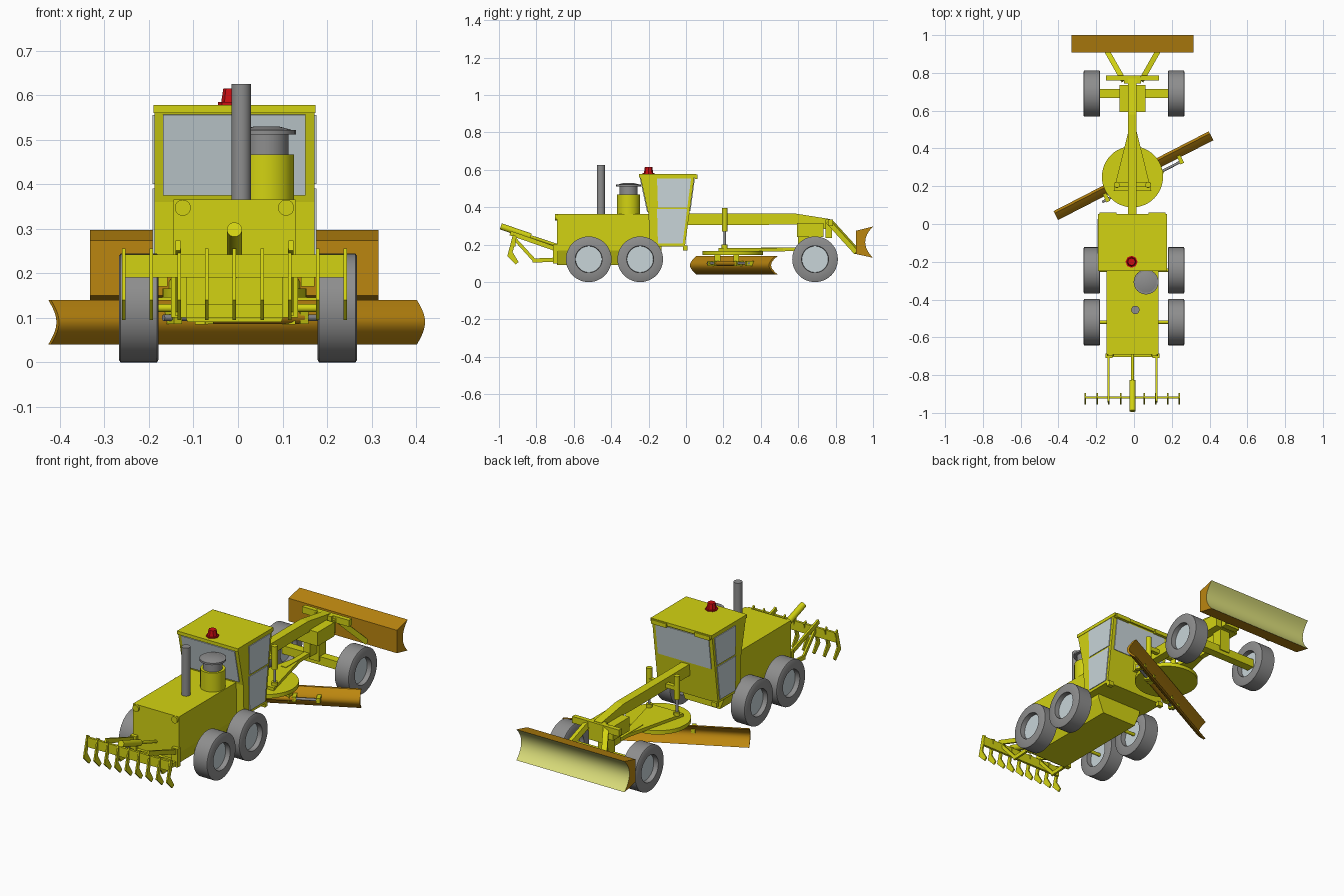
import bpy, bmesh, math
from mathutils import Vector, Matrix

cube = bpy.data.objects.get("Cube")
if cube:
    bpy.data.objects.remove(cube, do_unlink=True)


def material(name, r, g, b):
    m = bpy.data.materials.new(name)
    m.use_nodes = True
    m.diffuse_color = (r, g, b, 1)
    m.node_tree.nodes["Principled BSDF"].inputs["Base Color"].default_value = (r, g, b, 1)
    return m


YELLOW = material("yellow paint", .65, .65, .006)
ORANGE = material("orange brown steel", .5, .24, .005)
PALE = material("pale yellow blade face", .72, .74, .2)
GREY = material("grey rubber and metal", .27, .27, .27)
GLASS = material("pale blue glass", .58, .66, .69)
RED = material("red beacon", .6, .004, .006)
CX = -.008  # centreline of the bodywork


def finish(name, bm, *mats, smooth=False):
    bmesh.ops.recalc_face_normals(bm, faces=bm.faces)
    me = bpy.data.meshes.new(name)
    bm.to_mesh(me)
    bm.free()
    for m in mats:
        me.materials.append(m)
    ob = bpy.data.objects.new(name, me)
    bpy.context.collection.objects.link(ob)
    if smooth:
        bpy.ops.object.select_all(action='DESELECT')
        ob.select_set(True)
        bpy.context.view_layer.objects.active = ob
        bpy.ops.object.shade_smooth_by_angle(angle=math.radians(35))
    return ob


def box(name, x, y, z, mat=YELLOW):
    bm = bmesh.new()
    bmesh.ops.create_cube(bm, size=1)
    for v in bm.verts:
        v.co = [r[0] + (c + .5) * (r[1] - r[0]) for r, c in zip((x, y, z), v.co)]
    return finish(name, bm, mat)


def prism(name, profile, x0, x1, *mats, smooth=False, frame=None, rule=None):
    """Extrude a (y, z) profile along x."""
    bm = bmesh.new()
    face = bm.faces.new([bm.verts.new((x0, y, z)) for y, z in profile])
    new = bmesh.ops.extrude_face_region(bm, geom=[face])["geom"]
    for v in new:
        if isinstance(v, bmesh.types.BMVert):
            v.co.x = x1
    if rule:
        for f in bm.faces:
            f.material_index = rule(f)
    if frame:
        bm.transform(frame)
    return finish(name, bm, *(mats or (YELLOW,)), smooth=smooth)


def aim(a, b):
    a, b = Vector(a), Vector(b)
    d = b - a
    return Matrix.Translation((a + b) / 2) @ d.to_track_quat('Z', 'Y').to_matrix().to_4x4(), d.length


def rod(name, a, b, r, mat=YELLOW, r2=None, sides=24):
    frame, length = aim(a, b)
    bm = bmesh.new()
    bmesh.ops.create_cone(bm, cap_ends=True, segments=sides, radius1=r,
                          radius2=r if r2 is None else r2, depth=length, matrix=frame)
    return finish(name, bm, mat, smooth=True)


def bar(name, a, b, w, h, mat=YELLOW):
    frame, length = aim(a, b)
    bm = bmesh.new()
    bmesh.ops.create_cube(bm, size=1, matrix=frame @ Matrix.Diagonal((w, h, length, 1)))
    return finish(name, bm, mat)


def plate(name, corners, direction, mat=GLASS, t=.004):
    """Thin pane standing slightly proud of a wall."""
    d = Vector(direction).normalized() * t
    bm = bmesh.new()
    a = [bm.verts.new(Vector(c) - d) for c in corners]
    b = [bm.verts.new(Vector(c) + d) for c in corners]
    bm.faces.new(a)
    bm.faces.new(b)
    for i in range(len(a)):
        j = (i + 1) % len(a)
        bm.faces.new((a[i], a[j], b[j], b[i]))
    return finish(name, bm, mat)


def wheel(name, x, y):
    """Tyre with a recessed pale hub on both sides."""
    profile = [(.018, 0), (.018, .07), (.044, .072), (.044, .117), (.041, .122)]
    profile += [(-u, r) for u, r in reversed(profile)]
    bm = bmesh.new()
    vs = [bm.verts.new((u, 0, r)) for u, r in profile]
    es = [bm.edges.new(p) for p in zip(vs, vs[1:])]
    bmesh.ops.spin(bm, geom=vs + es, cent=(0, 0, 0), axis=(1, 0, 0),
                   angle=math.tau, steps=48, use_duplicate=False)
    bmesh.ops.remove_doubles(bm, verts=bm.verts, dist=.0002)
    for f in bm.faces:
        f.material_index = all(v.co.yz.length < .0705 for v in f.verts)
    bm.transform(Matrix.Translation((x, y, .122)))
    return finish(name, bm, GREY, GLASS, smooth=True)


# Wheels and axles
for label, y in (("rear", -.52), ("middle", -.245), ("front", .69)):
    for side, s in (("left", 1), ("right", -1)):
        wheel(f"{label}_{side}_wheel", s * .223, y)
    if label != "front":
        rod(f"{label}_axle", (-.21, y, .122), (.21, y, .122), .009)
box("front_axle", (-.205, .205), (.668, .714), (.1, .145))

# Engine body with chamfered underside, chassis continues below the cab
prism("engine_body", [(CX - .137, .365), (CX + .137, .365), (CX + .137, .17),
                      (CX + .105, .09), (CX - .105, .09), (CX - .137, .17)],
      -.69, -.13, frame=Matrix(((0, 1, 0, 0), (1, 0, 0, 0), (0, 0, 1, 0), (0, 0, 0, 1))))
for s in (-1, 1):
    rod("rear_lamp", (CX + s * .116, -.70, .347), (CX + s * .116, -.68, .347), .018)
    box("body_mount", (CX + s * .125 - .018, CX + s * .125 + .018), (-.71, -.685), (.1, .2))
box("rear_crossbar", (CX - .137, CX + .137), (-.705, -.685), (.1, .13))

# Cab, roof and windows
L, R = CX - .18, CX + .18
prism("cab", [(-.245, .565), (.045, .565), (-.006, .19), (-.195, .19), (-.2, .36)], L, R)
box("cab_roof", (L - .002, R + .002), (-.25, .054), (.56, .578))
for s in (-1, 1):
    box("roof_visor", (CX + s * .13 - .045, CX + s * .13 + .045), (.045, .062), (.552, .574))
    box("cab_step", (CX + s * .165 - .015, CX + s * .165 + .015), (-.015, .008), (.17, .195))
    x = CX + s * .18
    for label, z0, z1 in (("upper", .4, .555), ("lower", .205, .39)):
        front = lambda z: -.02 + (z - .19) * .13
        plate(f"{label}_side_window", [(x, -.155, z1), (x, front(z1), z1),
              (x, front(z0), z0), (x, -.15, z0)], (1, 0, 0))
plate("rear_window", [(L + .02, -.243, .556), (R - .02, -.243, .556),
                      (R - .02, -.204, .375), (L + .02, -.204, .375)], (0, -.98, -.2))
plate("windshield", [(L + .02, .043, .552), (R - .02, .043, .552),
                     (R - .02, .02, .38), (L + .02, .02, .38)], (0, .99, -.13))

# Beacon, exhaust stack and air cleaner
rod("beacon_base", (-.013, -.2, .576), (-.013, -.2, .584), .032, RED, sides=8)
rod("beacon_lamp", (-.013, -.2, .582), (-.013, -.2, .615), .025, RED, .02, sides=8)
rod("exhaust_stack", (.007, -.455, .36), (.007, -.455, .625), .022, GREY)
for part, z0, z1, r, r2, m in (("base", .35, .467, .062, .062, YELLOW),
                               ("filter", .465, .516, .049, .049, GREY),
                               ("cap", .512, .522, .066, .066, GREY),
                               ("dome", .522, .529, .056, .03, GREY)):
    rod(f"air_cleaner_{part}", (.064, -.307, z0), (.064, -.307, z1), r, m, r2)

# Main beam bending down to the front axle block
prism("main_beam", [(-.01, .367), (.58, .367), (.77, .337), (.77, .28), (.6, .307), (-.01, .305)],
      CX - .024, CX + .022)
box("axle_block", (CX - .07, CX + .07), (.593, .735), (.24, .315))
box("axle_pivot", (CX - .03, CX + .03), (.66, .72), (.12, .25))
box("nose_bracket", (CX - .045, CX + .045), (.745, .78), (.235, .335))
box("nose_crossbar", (CX - .14, CX + .14), (.76, .785), (.3, .335))
for s in (-1, 1):
    bar("front_blade_arm", (CX + s * .05, .765, .325), (CX + s * .135, .915, .16), .028, .028)

# Front blade: flat back, concave pale face
arc = [(.958 + .042 * (2 * i / 12 - 1) ** 2, .13 + .167 * i / 12) for i in range(13)]
prism("front_blade", arc + [(.908, .274), (.908, .15)], CX - .324, CX + .324, ORANGE, PALE, smooth=True,
      rule=lambda f: int(len(f.verts) == 4 and min(v.co.y for v in f.verts) > .92))

# Turntable, drawbar and lift cylinders
rod("turntable", (CX, .25, .145), (CX, .25, .166), .162, sides=48)
bm = bmesh.new()
tri = bm.faces.new([bm.verts.new((CX + x, y, .163)) for x, y in
                    ((-.1, .175), (.1, .175), (.012, .53), (-.012, .53))])
for g in bmesh.ops.extrude_face_region(bm, geom=[tri])["geom"]:
    if isinstance(g, bmesh.types.BMVert):
        g.co.z = .182
finish("drawbar_plate", bm, YELLOW)
box("drawbar", (CX - .015, CX + .015), (.4, .65), (.165, .185))
box("drawbar_hitch", (CX - .02, CX + .02), (.6, .66), (.165, .26))
box("lift_bracket", (CX - .09, CX + .09), (.197, .22), (.318, .34))
for s in (-1, 1):
    x = CX + s * .083
    rod("lift_barrel", (x, .207, .27), (x, .207, .395), .015)
    rod("lift_rod", (x, .207, .19), (x, .207, .28), .007, GREY)
    rod("lift_foot", (x, .207, .18), (x, .207, .2), .016)

# Angled grading blade with its side-shift cylinder
turn = Matrix.Translation((0, .25, 0)) @ Matrix.Rotation(math.radians(27.2), 4, 'Z')
curve = [(math.cos(math.pi * (i / 10 - .5)), .04 + .1 * i / 10) for i in range(11)]
outer = [(.02 - .04 * c, z) for c, z in curve]
inner = [(y + .013, z) for y, z in reversed(outer)]
prism("grading_blade", outer + inner, -.462, .462, ORANGE, smooth=True, frame=turn)
rod("shift_rod", turn @ Vector((-.21, -.042, .1)), turn @ Vector((.27, -.042, .1)), .007, GREY)
rod("shift_barrel", turn @ Vector((-.1, -.042, .1)), turn @ Vector((.14, -.042, .1)), .014, ORANGE)
for t in (-.18, -.1, .14, .26):
    bar("blade_bracket", turn @ Vector((t, -.055, .1)), turn @ Vector((t, 0, .1)), .02, .028)
for t in (-.11, .11):
    bar("blade_hanger", turn @ Vector((t, -.035, .085)), turn @ Vector((t, -.035, .15)), .03, .03)

# Ripper frame, tines and hydraulic ram at the engine end
box("ripper_beam", (CX - .252, CX + .252), (-.925, -.912), (.19, .242))
tine = [(-.925, .255), (-.905, .243), (-.927, .16), (-.895, .107), (-.91, .095), (-.955, .14)]
for i in range(9):
    x = CX + (i - 4) * .0622
    prism("ripper_tine", tine, x - .004, x + .004)
for s in (-1, 1):
    x = CX + s * .127
    bar("ripper_upper_arm", (x, -.94, .262), (x, -.69, .175), .011, .024)
    bar("ripper_diagonal", (x, -.915, .23), (x, -.81, .115), .011, .018)
    bar("ripper_lower_arm", (x, -.82, .115), (x, -.69, .12), .011, .022)
rod("ripper_ram_barrel", (CX, -.99, .298), (CX, -.83, .243), .017)
rod("ripper_ram_rod", (CX, -.84, .246), (CX, -.685, .195), .008)
